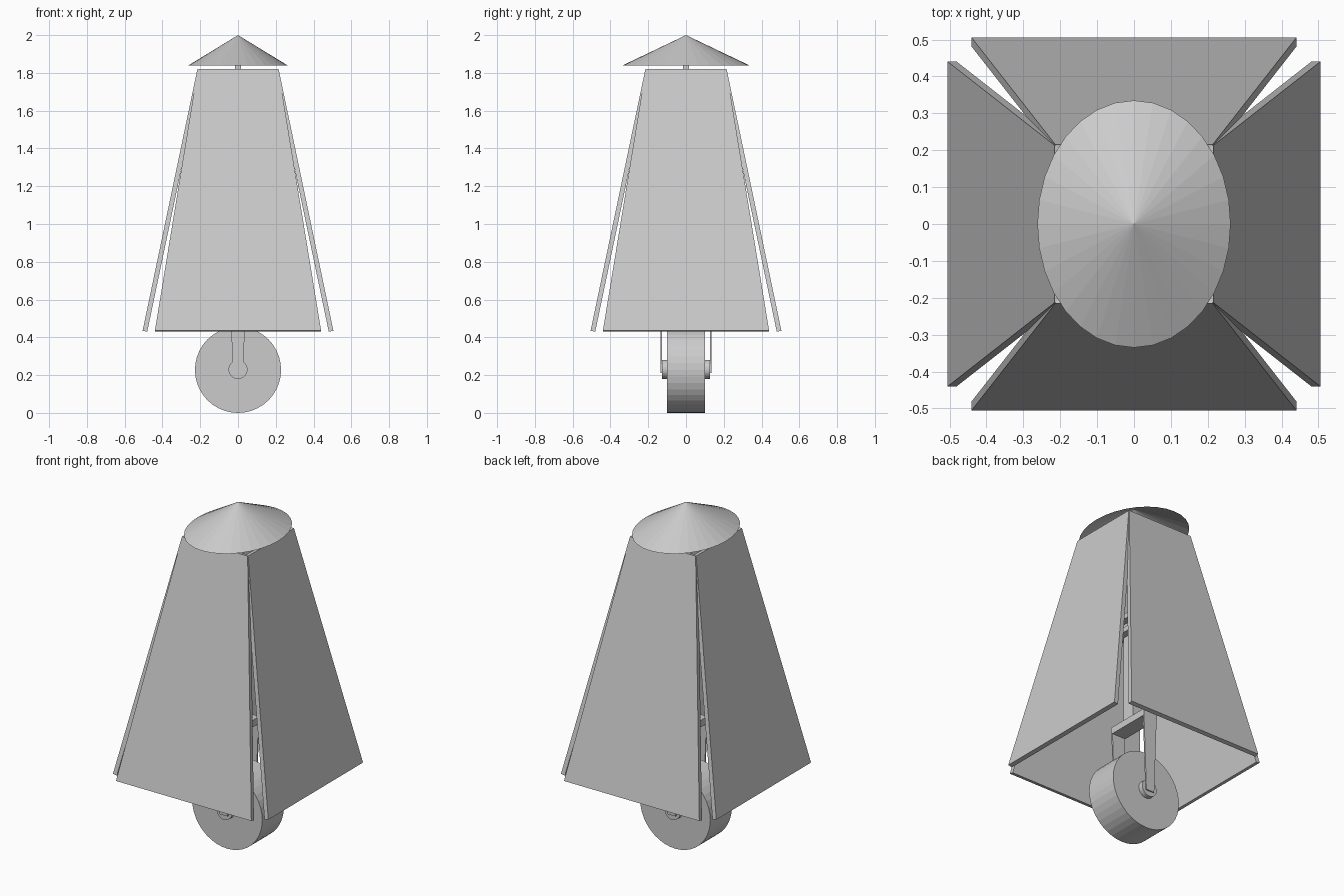
import bpy, math
from mathutils import Matrix, Vector

if "Cube" in bpy.data.objects:
    bpy.data.objects.remove(bpy.data.objects["Cube"])

grey = bpy.data.materials.new("plain grey")
grey.diffuse_color = (0.6, 0.6, 0.6, 1)
grey.use_nodes = True
grey.node_tree.nodes["Principled BSDF"].inputs["Base Color"].default_value = grey.diffuse_color


def make(name, verts, faces):
    mesh = bpy.data.meshes.new(name)
    mesh.from_pydata(verts, [], faces)
    mesh.materials.append(grey)
    obj = bpy.data.objects.new(name, mesh)
    bpy.context.collection.objects.link(obj)
    return obj


def loft(name, lower, upper):
    """Closed solid between two matching rings of points."""
    n = len(lower)
    faces = [tuple(reversed(range(n))), tuple(range(n, 2 * n))]
    faces += [(i, (i + 1) % n, n + (i + 1) % n, n + i) for i in range(n)]
    return make(name, lower + upper, faces)


def rect(hx, y0, y1, z):
    return [Vector(p) for p in ((-hx, y0, z), (hx, y0, z), (hx, y1, z), (-hx, y1, z))]


def box(name, hx, hy, z0, z1):
    return loft(name, rect(hx, -hy, hy, z0), rect(hx, -hy, hy, z1))


def drum(name, radius, y0, y1, z, sides=32):
    ring = [(radius * math.sin(math.tau * i / sides), radius * math.cos(math.tau * i / sides) + z)
            for i in range(sides)]
    return loft(name, [Vector((x, y0, h)) for x, h in ring], [Vector((x, y1, h)) for x, h in ring])


# Four leaning side panels, each with square-cut edges
inward = Vector((0, 1.39, -0.29)).normalized() * 0.025
outer = [Vector(p) for p in ((-0.44, -0.505, 0.435), (0.44, -0.505, 0.435),
                             (0.213, -0.215, 1.82), (-0.213, -0.215, 1.82))]
for i, side in enumerate(("front", "right", "back", "left")):
    turn = Matrix.Rotation(i * math.pi / 2, 4, 'Z')
    loft(side + "_panel", [turn @ (p + inward) for p in reversed(outer)],
         [turn @ p for p in reversed(outer)])

# Oval cone cap, open underneath
n = 32
rim = [(0.262 * math.cos(math.tau * i / n), 0.335 * math.sin(math.tau * i / n), 1.84) for i in range(n)]
make("cone_cap", rim + [(0, 0, 2.0)], [(i, (i + 1) % n, n) for i in range(n)])

# Centre post with its collars
box("thin_post", 0.015, 0.015, 1.3, 1.97)
box("thick_post", 0.04, 0.04, 0.69, 1.3)
box("upper_collar", 0.08, 0.08, 1.29, 1.32)
box("lower_collar", 0.08, 0.08, 1.21, 1.24)

# Wheel, hubs and fork
drum("wheel", 0.228, -0.1, 0.1, 0.228, 40)
drum("hub", 0.05, -0.128, 0.128, 0.23)
box("fork_crown", 0.045, 0.135, 0.66, 0.70)
for s, side in ((-1, "front"), (1, "back")):
    y0, y1 = sorted((s * 0.126, s * 0.135))
    loft(side + "_fork_leg", rect(0.027, y0, y1, 0.21), rect(0.044, y0, y1, 0.67))

for obj in bpy.context.scene.objects:
    obj.select_set(False)
